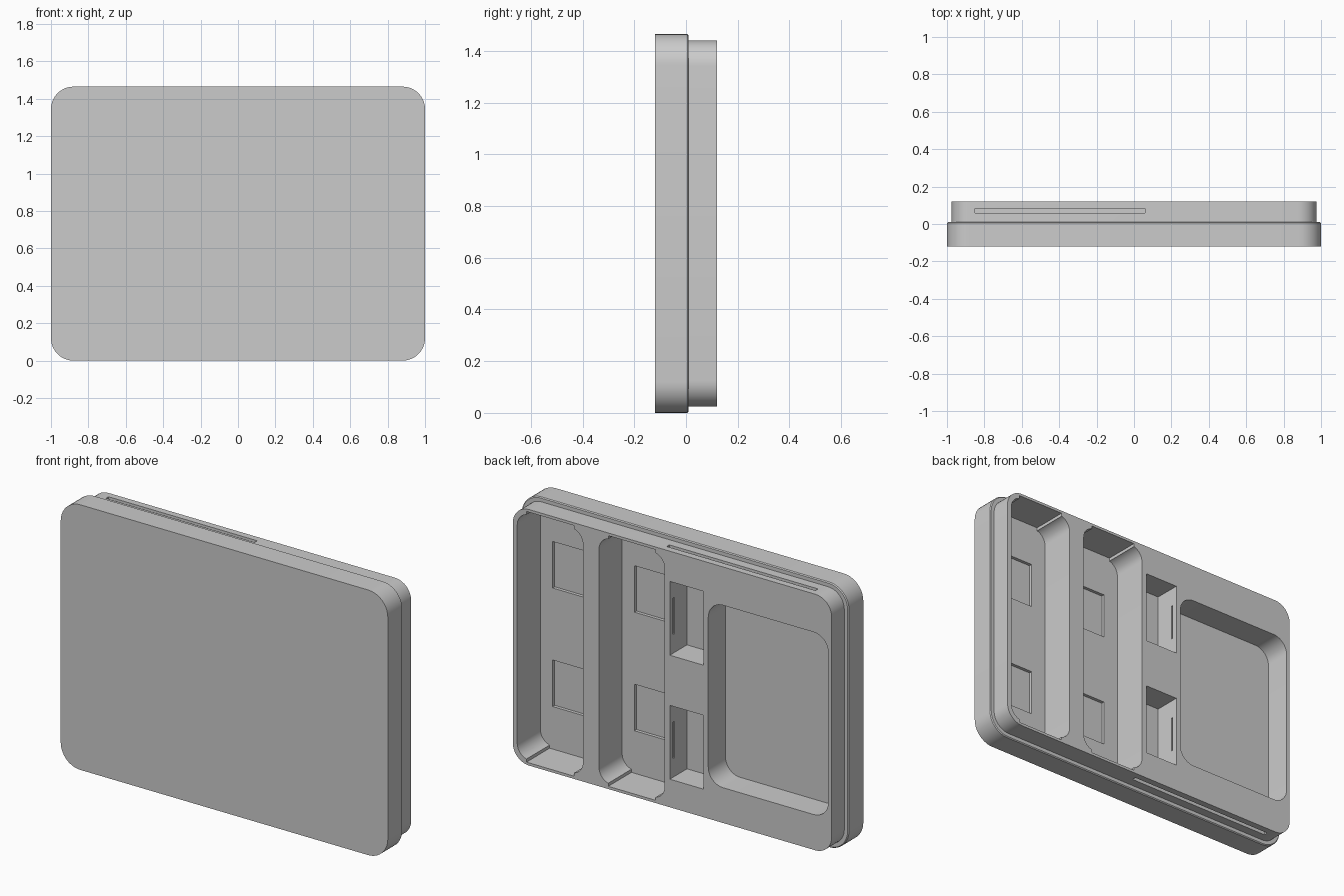
import bpy, bmesh, math

cube = bpy.data.objects.get("Cube")
if cube:
    bpy.data.objects.remove(cube, do_unlink=True)

grey = bpy.data.materials.new("plain grey")
grey.use_nodes = True
colour = (0.6, 0.6, 0.6, 1)
grey.diffuse_color = colour
grey.node_tree.nodes["Principled BSDF"].inputs["Base Color"].default_value = colour


def outline(x0, x1, z0, z1, r, steps=10):
    """Rounded rectangle in the xz plane; square when r is zero."""
    if r == 0:
        return [(x0, z0), (x1, z0), (x1, z1), (x0, z1)]
    corners = [(x1 - r, z1 - r), (x0 + r, z1 - r), (x0 + r, z0 + r), (x1 - r, z0 + r)]
    pts = []
    for k, (cx, cz) in enumerate(corners):
        for i in range(steps + 1):
            a = (k + i / steps) * math.pi / 2
            pts.append((cx + r * math.cos(a), cz + r * math.sin(a)))
    return pts


def prism(name, x0, x1, z0, z1, y0, y1, r=0, chamfer=0):
    """Rounded block along y, with an optional chamfer at its rear rim."""
    c = chamfer
    stations = [(y0, 0), (y1 - c, 0)] + ([(y1, c)] if c else [])
    bm = bmesh.new()
    rings = [[bm.verts.new((x, y, z)) for x, z in
              outline(x0 + d, x1 - d, z0 + d, z1 - d, r - d)] for y, d in stations]
    n = len(rings[0])
    for a, b in zip(rings, rings[1:]):
        for i in range(n):
            j = (i + 1) % n
            bm.faces.new((a[i], a[j], b[j], b[i]))
    bm.faces.new(rings[0])
    bm.faces.new(rings[-1])
    bmesh.ops.recalc_face_normals(bm, faces=bm.faces)
    mesh = bpy.data.meshes.new(name)
    bm.to_mesh(mesh)
    bm.free()
    mesh.materials.append(grey)
    ob = bpy.data.objects.new(name, mesh)
    bpy.context.collection.objects.link(ob)
    return ob


# Wide front shell and the slightly smaller rear tray
shell = prism("front_shell", -1, 1, 0, 1.465, -0.12, 0.01, 0.12, 0.005)
tray = prism("rear_tray", -0.975, 0.975, 0.025, 1.44, 0.01, 0.12, 0.1)

REAR = 0.2
both, shell_only, tray_only = [], [], []

# Tall compartments with widened middles and shallow floor recesses
for x0 in (0.046, 0.546):
    both.append(prism("compartment_cut", x0, x0 + 0.402, 0.055, 1.41, -0.082, REAR, 0.075))
    both.append(prism("widening_cut", x0 + 0.055, x0 + 0.345, 0.04, 1.425, -0.082, REAR))
    for z0 in (0.275, 0.93):
        shell_only.append(prism("recess_cut", x0 + 0.092, x0 + 0.327, z0, z0 + 0.257, -0.1, -0.05))

# Large rounded pocket
both.append(prism("large_pocket_cut", -0.954, -0.22, 0.22, 1.228, -0.03, REAR, 0.09))

# Two small pockets with a slit in each side wall
for z0 in (0.18, 0.865):
    both.append(prism("small_pocket_cut", -0.192, 0.015, z0, z0 + 0.408, -0.03, REAR))
    tray_only.append(prism("slit_cut", -0.2, 0.023, z0 + 0.103, z0 + 0.305, 0.078, 0.09))

# Long slots in the top and bottom edges
for z0, z1 in ((0, 0.06), (1.4, 1.5)):
    tray_only.append(prism("slot_cut", -0.85, 0.035 + 0.025, z0, z1, 0.06, 0.083))

for body, cutters in ((shell, both + shell_only), (tray, both + tray_only)):
    bpy.context.view_layer.objects.active = body
    for cutter in cutters:
        cutter.hide_render = True
        mod = body.modifiers.new("cut", "BOOLEAN")
        mod.operation = "DIFFERENCE"
        mod.solver = "EXACT"
        mod.object = cutter
        bpy.ops.object.modifier_apply(modifier=mod.name)

for cutter in both + shell_only + tray_only:
    bpy.data.objects.remove(cutter, do_unlink=True)

# Smooth the rounded corners, keep the edges sharp
for body in (shell, tray):
    bpy.ops.object.select_all(action="DESELECT")
    body.select_set(True)
    bpy.context.view_layer.objects.active = body
    bpy.ops.object.shade_smooth_by_angle(angle=math.radians(30))
